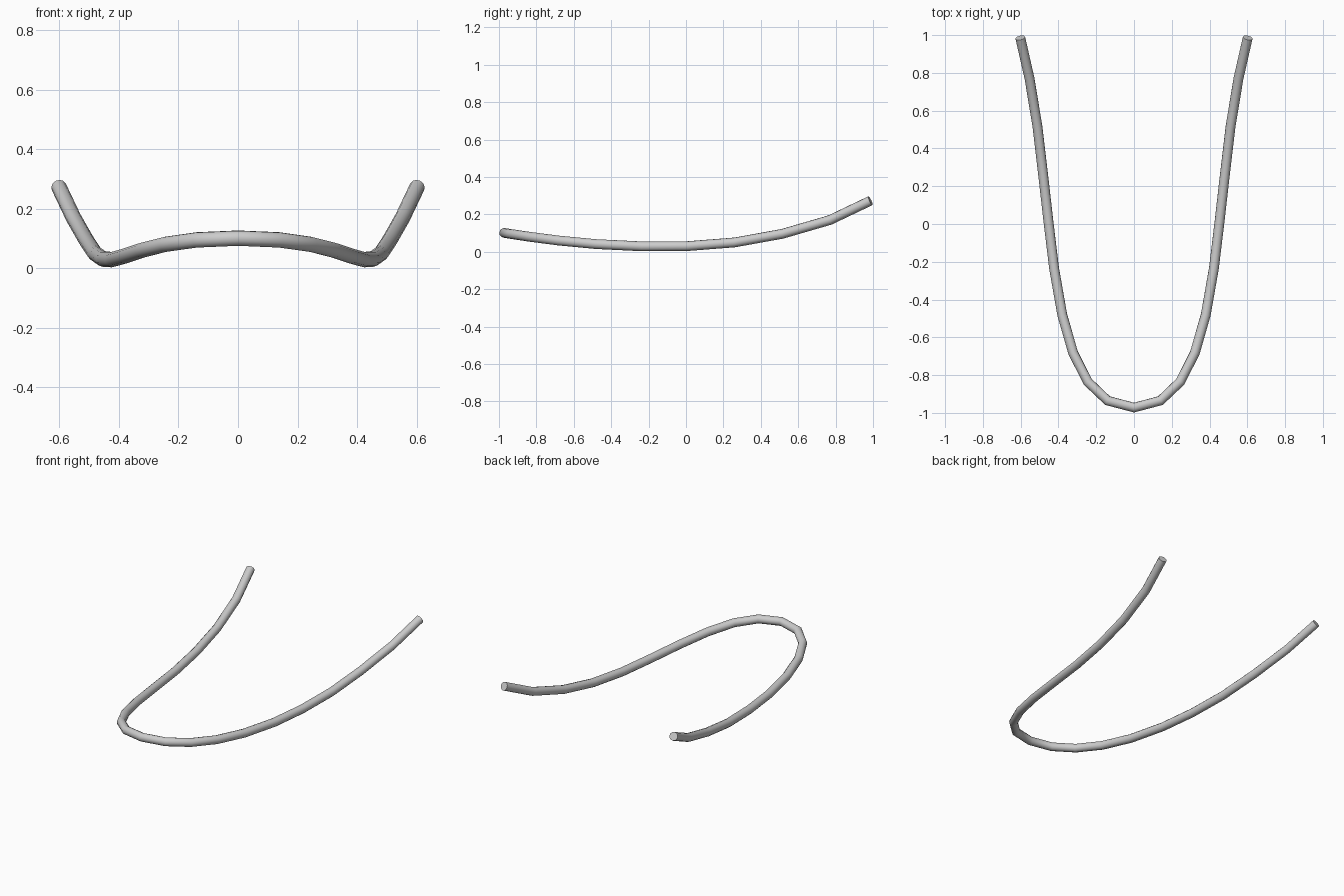
import bpy

if "Cube" in bpy.data.objects:
    bpy.data.objects.remove(bpy.data.objects["Cube"])

# Right half of the bent rod's centre line, from front middle to back tip
half = [(0.14, -0.935, 0.095), (0.245, -0.835, 0.080), (0.323, -0.68, 0.060),
        (0.380, -0.48, 0.041), (0.423, -0.235, 0.029), (0.452, 0.005, 0.030),
        (0.481, 0.26, 0.050), (0.511, 0.515, 0.096), (0.553, 0.77, 0.170),
        (0.602, 0.986, 0.273)]
path = [(-x, y, z) for x, y, z in reversed(half)] + [(0, -0.972, 0.101)] + half

# Round rod swept along the mirrored path
curve = bpy.data.curves.new("bent_rod", 'CURVE')
curve.dimensions = '3D'
curve.bevel_depth = 0.026
curve.bevel_resolution = 4
curve.use_fill_caps = True
spline = curve.splines.new('POLY')
spline.points.add(len(path) - 1)
for point, co in zip(spline.points, path):
    point.co = (*co, 1)
rod = bpy.data.objects.new("bent_rod", curve)
bpy.context.collection.objects.link(rod)

# Mesh with smooth sides and crisp end caps
bpy.context.view_layer.objects.active = rod
rod.select_set(True)
bpy.ops.object.convert(target='MESH')
bpy.ops.object.shade_smooth_by_angle(angle=0.9)
